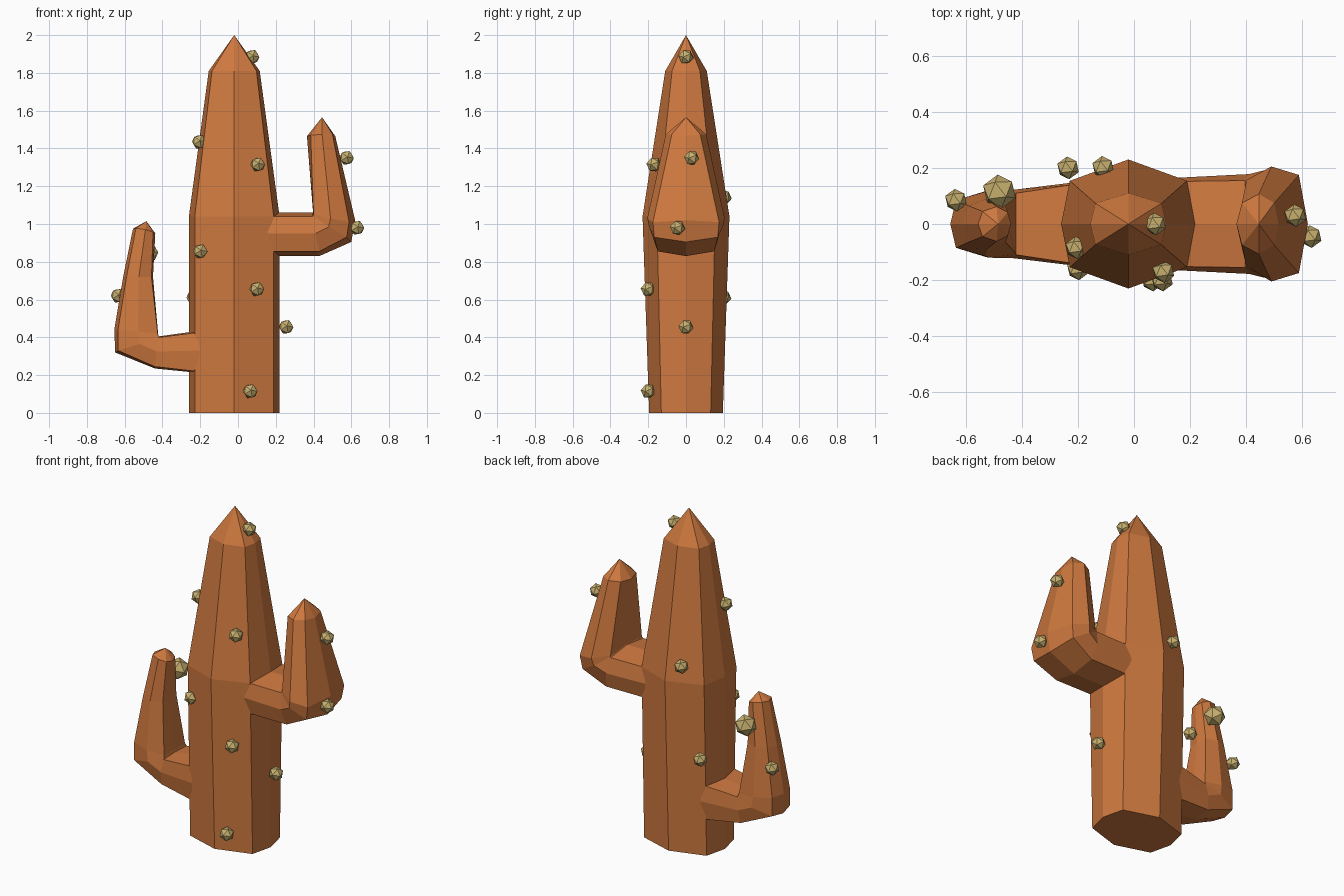
import bpy, bmesh
from mathutils import Vector


def material(name, color):
    m = bpy.data.materials.new(name)
    m.diffuse_color = (*color, 1)
    return m


ORANGE = material("orange_skin", (0.62, 0.19, 0.05))
TAN = material("tan_bud", (0.58, 0.44, 0.16))


def finish(bm, name, mat):
    bmesh.ops.recalc_face_normals(bm, faces=bm.faces)
    me = bpy.data.meshes.new(name)
    bm.to_mesh(me)
    bm.free()
    me.materials.append(mat)
    ob = bpy.data.objects.new(name, me)
    bpy.context.collection.objects.link(ob)
    return ob


def loft(name, halves, tip, cap=False):
    """Skin eight-sided rings, each given as a five-point half mirrored in y."""
    bm = bmesh.new()
    rings = []
    for half in halves:
        full = list(half) + [(x, -y, z) for x, y, z in half[3:0:-1]]
        rings.append([bm.verts.new(p) for p in full])
    for a, b in zip(rings, rings[1:]):
        for i in range(8):
            j = (i + 1) % 8
            bm.faces.new((a[i], a[j], b[j], b[i]))
    top = bm.verts.new(tip)
    for i in range(8):
        bm.faces.new((rings[-1][i], rings[-1][(i + 1) % 8], top))
    if cap:
        bm.faces.new(rings[0])
    return finish(bm, name, ORANGE)


# Trunk: stretched octagon rings with a pointed top
def trunk_ring(rx, ry, z):
    shape = [(-1, 0), (-0.87, 0.67), (0, 1), (0.87, 0.67), (1, 0)]
    return [(-0.02 + rx * x, ry * y, z) for x, y in shape]


loft("trunk", [trunk_ring(0.24, 0.195, 0), trunk_ring(0.24, 0.23, 1.04),
               trunk_ring(0.135, 0.11, 1.81)], (-0.02, 0, 2), cap=True)

# Arms: each half ring runs inner middle, inner corner, side, outer corner, outer middle
loft("right_arm", [
    [(0.2, 0, 1.06), (0.18, 0.152, 1.04), (0.155, 0.165, 0.95), (0.18, 0.148, 0.855), (0.2, 0, 0.83)],
    [(0.395, 0, 1.06), (0.395, 0.155, 1.04), (0.41, 0.178, 0.95), (0.43, 0.15, 0.855), (0.43, 0, 0.83)],
    [(0.397, 0, 1.061), (0.397, 0.155, 1.043), (0.48, 0.195, 0.985), (0.575, 0.168, 0.93), (0.6, 0, 0.905)],
    [(0.397, 0, 1.065), (0.4, 0.15, 1.05), (0.49, 0.205, 1.03), (0.588, 0.175, 1.01), (0.62, 0, 1.02)],
    [(0.365, 0, 1.465), (0.385, 0.075, 1.47), (0.445, 0.107, 1.475), (0.5, 0.075, 1.475), (0.515, 0, 1.465)],
], (0.445, 0, 1.565))

loft("left_arm", [
    [(-0.24, 0, 0.43), (-0.22, 0.14, 0.425), (-0.2, 0.15, 0.33), (-0.22, 0.135, 0.22), (-0.24, 0, 0.215)],
    [(-0.42, 0, 0.405), (-0.42, 0.11, 0.4), (-0.43, 0.122, 0.325), (-0.44, 0.105, 0.245), (-0.44, 0, 0.235)],
    [(-0.421, 0, 0.408), (-0.421, 0.108, 0.404), (-0.52, 0.12, 0.365), (-0.635, 0.085, 0.33), (-0.65, 0, 0.32)],
    [(-0.423, 0, 0.42), (-0.425, 0.1, 0.42), (-0.53, 0.115, 0.43), (-0.635, 0.085, 0.44), (-0.655, 0, 0.44)],
    [(-0.45, 0, 0.72), (-0.458, 0.065, 0.72), (-0.525, 0.09, 0.72), (-0.59, 0.065, 0.72), (-0.608, 0, 0.72)],
    [(-0.438, 0, 0.95), (-0.45, 0.042, 0.957), (-0.49, 0.062, 0.97), (-0.54, 0.045, 0.978), (-0.556, 0, 0.975)],
], (-0.485, 0, 1.015))

# Buds: small icosahedra, one corner turned toward the front
BUDS = [
    (0.075, 0, 1.885), (-0.205, -0.085, 1.435), (0.105, -0.17, 1.315),
    (0.575, 0.03, 1.35), (0.63, -0.045, 0.98), (-0.2, -0.16, 0.855),
    (0.1, -0.2, 0.655), (0.255, 0, 0.455), (0.065, -0.2, 0.115),
    (-0.635, 0.085, 0.62), (-0.48, 0.115, 0.85), (-0.235, 0.2, 0.61),
    (-0.11, 0.202, 1.14),
]
for i, pos in enumerate(BUDS):
    bm = bmesh.new()
    bmesh.ops.create_icosphere(bm, subdivisions=1, radius=0.062 if i == 10 else 0.041)
    turn = Vector((0, 0, 1)).rotation_difference(Vector((0.1, -1, 0.15)))
    bmesh.ops.rotate(bm, verts=bm.verts, cent=(0, 0, 0), matrix=turn.to_matrix())
    finish(bm, f"bud_{i + 1}", TAN).location = pos
